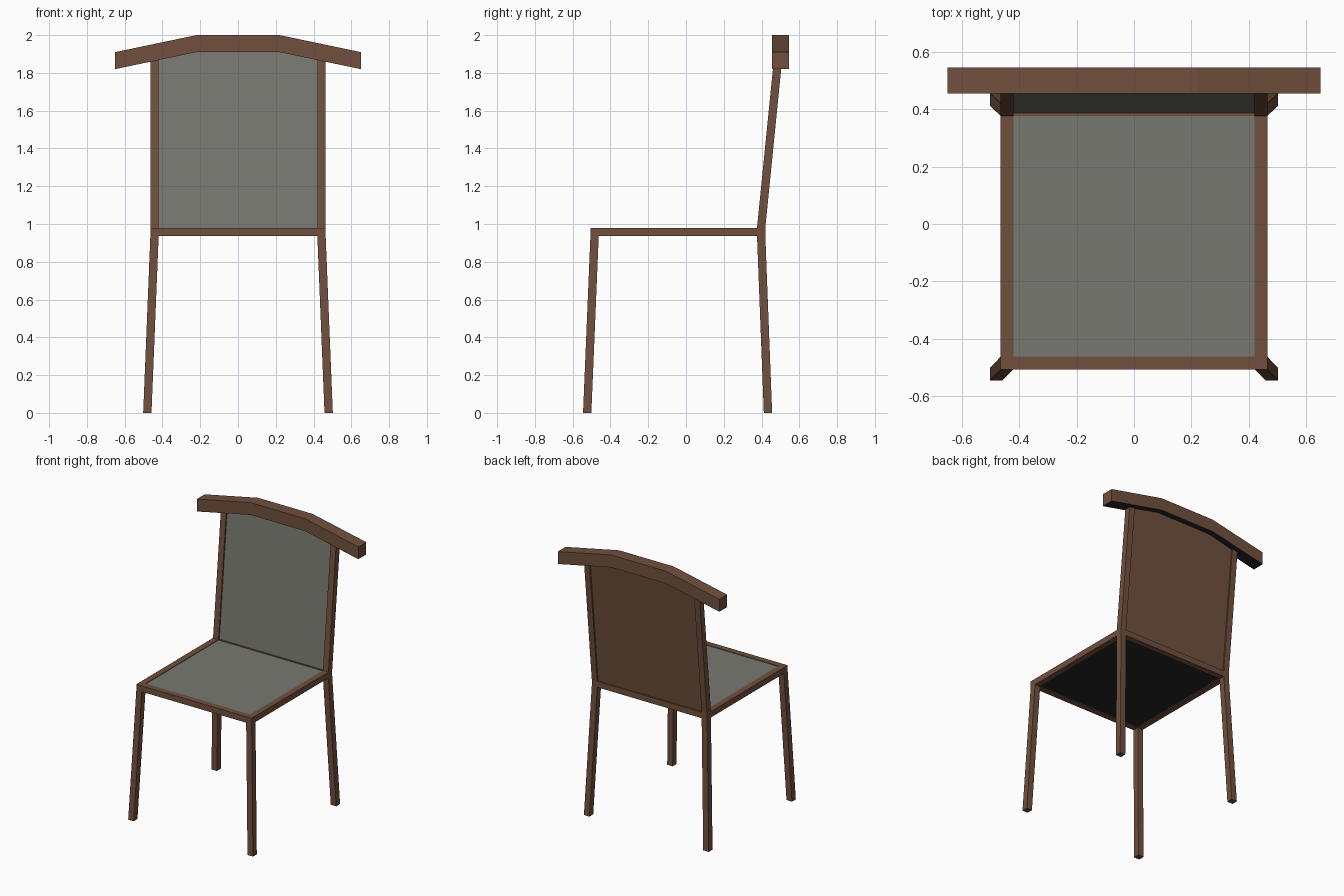
import bpy
import bmesh
from mathutils import Vector

if "Cube" in bpy.data.objects:
    bpy.data.objects.remove(bpy.data.objects["Cube"], do_unlink=True)


def material(name, colour):
    mat = bpy.data.materials.new(name)
    mat.use_nodes = True
    mat.diffuse_color = (*colour, 1)
    mat.node_tree.nodes["Principled BSDF"].inputs["Base Color"].default_value = (*colour, 1)
    return mat


wood = material("brown_wood", (0.165, 0.080, 0.047))
fabric = material("grey_fabric", (0.187, 0.190, 0.162))
lining = material("dark_lining", (0.018, 0.018, 0.018))


def prism(name, start, end, mats, rule=None):
    """Solid between two matching polygons; rule picks a material from the normal."""
    bm = bmesh.new()
    a = [bm.verts.new(p) for p in start]
    b = [bm.verts.new(p) for p in end]
    bm.faces.new(a)
    bm.faces.new(b)
    n = len(a)
    for i in range(n):
        j = (i + 1) % n
        bm.faces.new((a[i], a[j], b[j], b[i]))
    bmesh.ops.recalc_face_normals(bm, faces=bm.faces)
    bm.normal_update()
    if rule:
        for f in bm.faces:
            f.material_index = rule(f.normal)
    mesh = bpy.data.meshes.new(name)
    bm.to_mesh(mesh)
    bm.free()
    for m in mats:
        mesh.materials.append(m)
    obj = bpy.data.objects.new(name, mesh)
    bpy.context.collection.objects.link(obj)
    return obj


def rect(x, y, z, sx, sy):
    return [Vector((x + i * sx / 2, y + j * sy / 2, z))
            for i, j in ((-1, -1), (1, -1), (1, 1), (-1, 1))]


def bar(name, low, high, sx, sy, mats=(wood,), rule=None):
    """Straight bar with level ends between two centre points."""
    return prism(name, rect(*low, sx, sy), rect(*high, sx, sy), mats, rule)


T = 0.044                      # bar thickness
X = 0.442                      # bar centre line, sideways
FRONT, BACK = -0.484, 0.398    # bar centre lines, in depth
LOW, TOP = 0.937, 0.98         # seat frame heights


def back_y(z):
    """Depth of the leaning backrest at a height."""
    return BACK + 0.1 * (z - TOP)


# Splayed legs and leaning back posts
for side, s in (("right", -1), ("left", 1)):
    bar("front_leg_" + side, (s * 0.48, -0.523, 0), (s * X, FRONT, LOW), T, T)
    bar("back_leg_" + side, (s * 0.48, 0.434, 0), (s * X, BACK, LOW), T, T)
    bar("back_post_" + side, (s * X, BACK, TOP), (s * X, back_y(1.89), 1.89), T, T)
    mid = (FRONT + BACK) / 2
    bar("seat_rail_" + side, (s * X, mid, LOW), (s * X, mid, TOP), T, BACK - FRONT + T)

# Front and back seat rails
for name, y in (("front_seat_rail", FRONT), ("back_seat_rail", BACK)):
    bar(name, (0, y, LOW), (0, y, TOP), 2 * X - T, T)

# Seat cushion, lined underneath
bar("seat_panel", (0, mid, LOW + 0.006), (0, mid, TOP - 0.004),
    2 * X - T, BACK - FRONT - T, (fabric, lining), lambda n: int(n.z < -0.5))

# Back panel, upholstered on the front only
outline = [(-0.42, TOP), (0.42, TOP), (0.42, 1.885), (0.22, 1.93),
           (-0.22, 1.93), (-0.42, 1.885)]
prism("back_panel",
      [(x, back_y(z) - 0.012, z) for x, z in outline],
      [(x, back_y(z) + 0.012, z) for x, z in outline],
      (wood, fabric), lambda n: int(n.y < -0.5))

# Bent crest rail with dark underside
arch = [(-0.65, 1.91), (-0.22, 2.0), (0.22, 2.0), (0.65, 1.91)]
crest = arch + [(x, z - 0.09) for x, z in reversed(arch)]
prism("crest_rail", [(x, 0.455, z) for x, z in crest],
      [(x, 0.545, z) for x, z in crest],
      (wood, lining), lambda n: int(n.z < -0.5))
